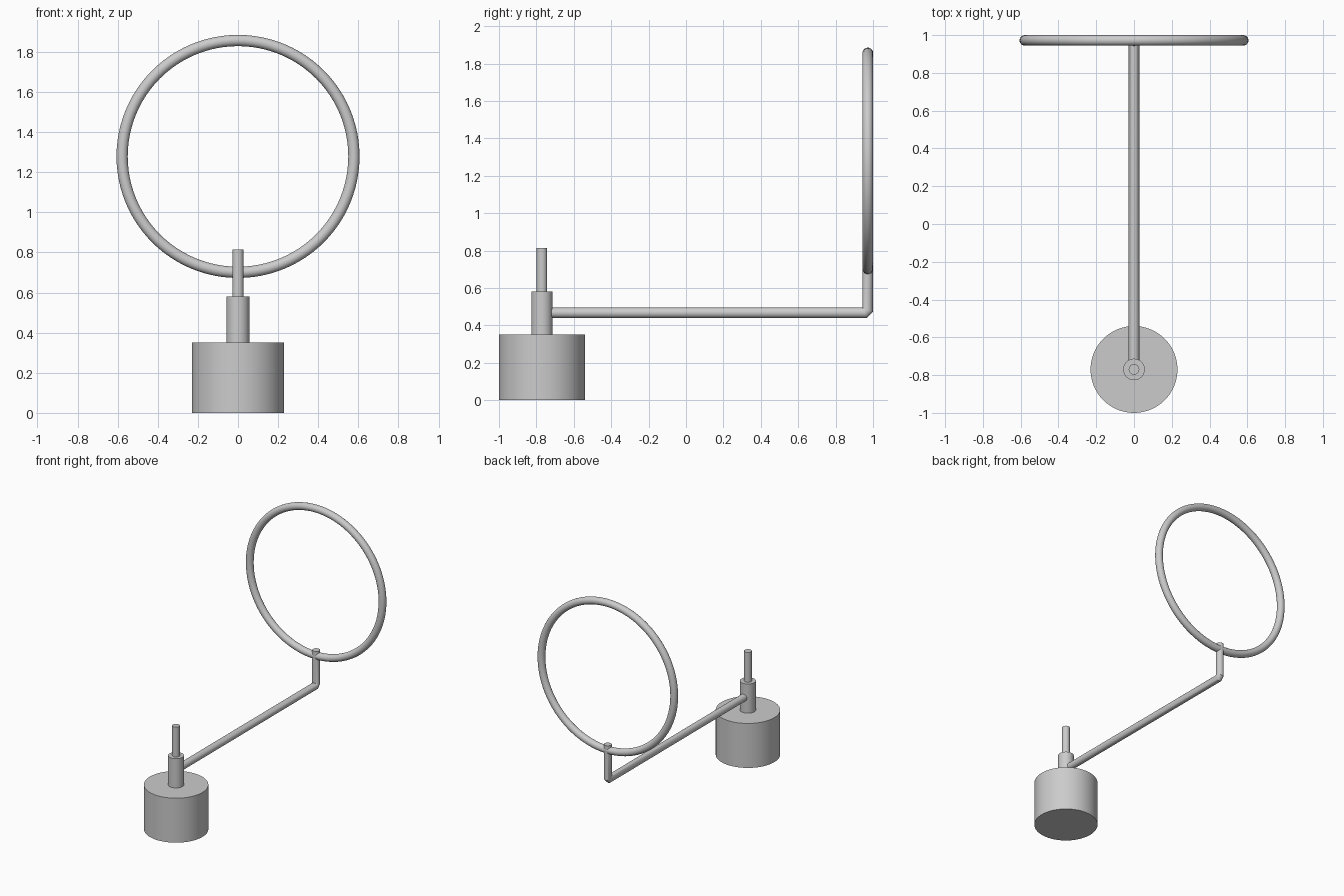
import bpy
import bmesh
import math
from mathutils import Vector

cube = bpy.data.objects.get("Cube")
if cube:
    bpy.data.objects.remove(cube, do_unlink=True)

TUBE = 0.028      # radius shared by every thin tube
BASE_Y = -0.77    # axis of the base
RING_Y = 0.972    # plane of the hoop

metal = bpy.data.materials.new("grey_metal")
metal.use_nodes = True
GREY = (0.6, 0.6, 0.6, 1)
metal.diffuse_color = GREY
metal.node_tree.nodes["Principled BSDF"].inputs["Base Color"].default_value = GREY


def finish(name):
    obj = bpy.context.object
    obj.name = obj.data.name = name
    obj.data.materials.append(metal)
    bpy.ops.object.shade_smooth_by_angle(angle=math.radians(30))
    return obj


def upright(name, radius, bottom, top):
    bpy.ops.mesh.primitive_cylinder_add(
        vertices=64, radius=radius, depth=top - bottom,
        location=(0, BASE_Y, (bottom + top) / 2))
    return finish(name)


def bent_tube(name, path, radius, sides=32):
    """Sweep a circle along a path in the YZ plane with mitred corners."""
    points = [Vector(p) for p in path]
    bm = bmesh.new()
    rings = []
    for i, p in enumerate(points):
        ahead = (points[min(i + 1, len(points) - 1)] - points[min(i, len(points) - 2)]).normalized()
        behind = (points[max(i, 1)] - points[max(i - 1, 0)]).normalized()
        tangent = (ahead + behind).normalized()
        normal = Vector((-tangent.y, tangent.x)) / tangent.dot(ahead)
        ring = []
        for k in range(sides):
            a = math.tau * k / sides
            q = p + normal * radius * math.sin(a)
            ring.append(bm.verts.new((radius * math.cos(a), q.x, q.y)))
        rings.append(ring)
    for low, high in zip(rings, rings[1:]):
        for k in range(sides):
            n = (k + 1) % sides
            bm.faces.new((low[k], low[n], high[n], high[k]))
    bm.faces.new(rings[0])
    bm.faces.new(rings[-1])
    bmesh.ops.recalc_face_normals(bm, faces=bm.faces)
    mesh = bpy.data.meshes.new(name)
    bm.to_mesh(mesh)
    bm.free()
    obj = bpy.data.objects.new(name, mesh)
    bpy.context.collection.objects.link(obj)
    bpy.ops.object.select_all(action="DESELECT")
    obj.select_set(True)
    bpy.context.view_layer.objects.active = obj
    return finish(name)


# Weighted base, collar and upper pin
upright("base", 0.23, 0, 0.35)
upright("collar", 0.057, 0.35, 0.58)
upright("pin", TUBE, 0.58, 0.815)

# Arm running back, with a chamfered elbow up to the hoop
bent_tube("arm", [(BASE_Y, 0.467), (RING_Y - 0.017, 0.467),
                  (RING_Y, 0.484), (RING_Y, 0.745)], TUBE)

# Hoop standing upright at the back
bpy.ops.mesh.primitive_torus_add(
    major_segments=96, minor_segments=24, major_radius=0.578, minor_radius=TUBE,
    location=(0, RING_Y, 1.279), rotation=(math.pi / 2, 0, 0))
finish("hoop")
